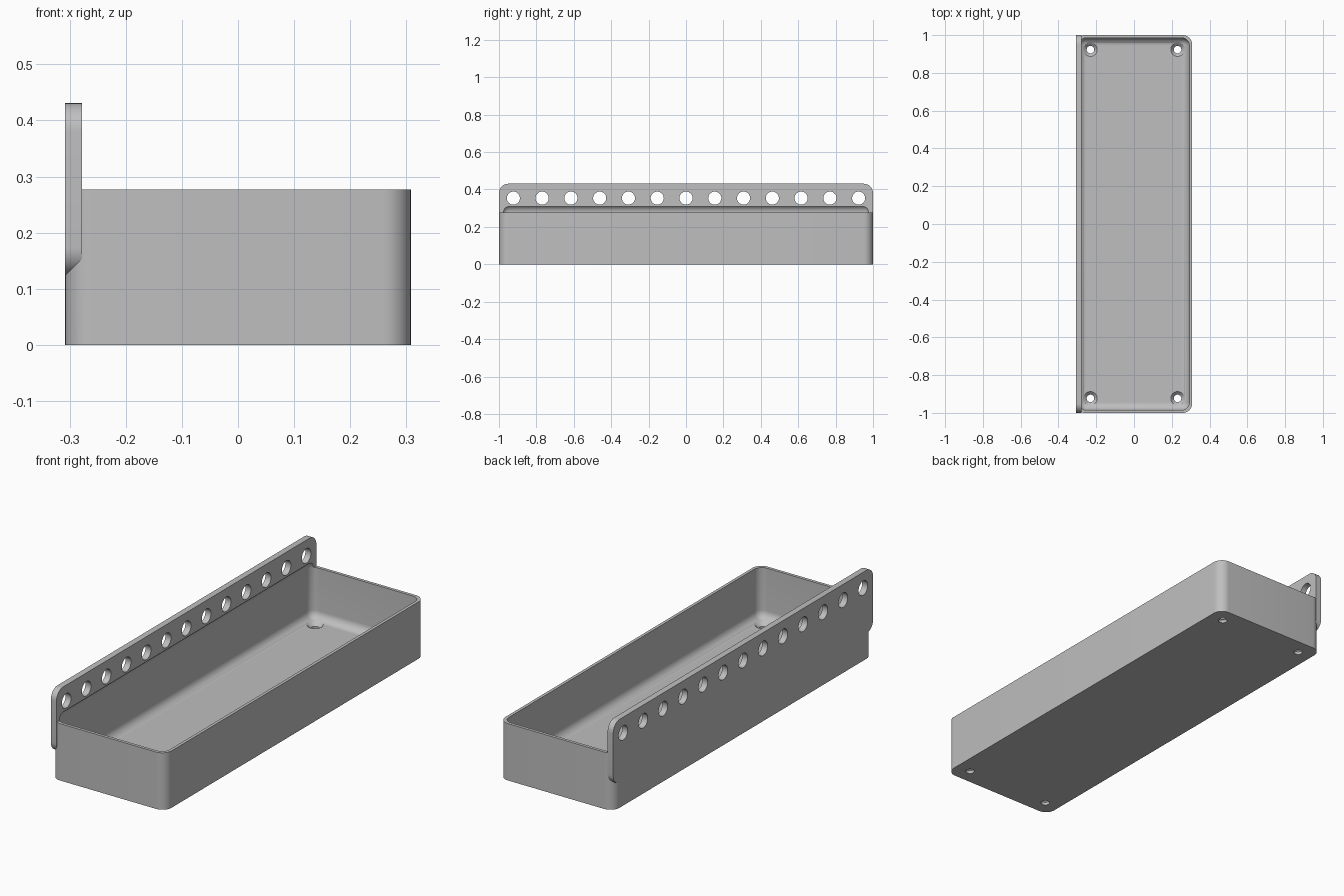
import bpy
import bmesh
import math
from mathutils import Matrix, Vector

old = bpy.data.objects.get("Cube")
if old:
    bpy.data.objects.remove(old, do_unlink=True)

# Main dimensions
W, L, H = 0.308, 1.0, 0.277          # half width, half length, tray height
PITCH = 2 * L / 13                   # spacing of the rail holes
RAIL = 0.03                          # rail and floor thickness
WALL = 0.015

grey = bpy.data.materials.new("plain grey")
grey.use_nodes = True
colour = (0.52, 0.52, 0.52, 1)
grey.diffuse_color = colour
grey.node_tree.nodes["Principled BSDF"].inputs["Base Color"].default_value = colour


def finish(bm, name):
    mesh = bpy.data.meshes.new(name)
    bm.to_mesh(mesh)
    bm.free()
    mesh.materials.append(grey)
    obj = bpy.data.objects.new(name, mesh)
    bpy.context.collection.objects.link(obj)
    return obj


def rounded_box(name, low, high, radius, axis=None):
    """Box with rounded edges; only edges along one axis if given."""
    bm = bmesh.new()
    low, high = Vector(low), Vector(high)
    size = Matrix.Diagonal((*(high - low), 1))
    bmesh.ops.create_cube(bm, size=1, matrix=Matrix.Translation((low + high) / 2) @ size)
    edges = [e for e in bm.edges if axis is None or
             abs((e.verts[0].co - e.verts[1].co)[axis]) > 1e-4]
    bmesh.ops.bevel(bm, geom=edges, offset=radius, offset_type='OFFSET',
                    segments=10, profile=0.5, affect='EDGES')
    return finish(bm, name)


def add_cone(bm, centre, r1, r2, depth, turn=Matrix()):
    bmesh.ops.create_cone(bm, cap_ends=True, segments=40, radius1=r1, radius2=r2,
                          depth=depth, matrix=Matrix.Translation(centre) @ turn)


def combine(target, other, operation):
    mod = target.modifiers.new(operation.title(), 'BOOLEAN')
    mod.operation, mod.object, mod.solver = operation, other, 'EXACT'
    bpy.context.view_layer.objects.active = target
    bpy.ops.object.modifier_apply(modifier=mod.name)
    bpy.data.objects.remove(other, do_unlink=True)


# Tray block and upright mounting rail
tray = rounded_box("tray_with_rail", (-W, -L, 0), (W, L, H), 0.05, axis=2)
rail = rounded_box("rail", (-W, -L, H - PITCH), (-W + RAIL, L, H + PITCH), 0.05, axis=0)
combine(tray, rail, 'UNION')

# Hollow with rounded floor edges, also undercutting the rail
hollow = rounded_box("hollow", (-W + WALL, -L + WALL, RAIL),
                     (W - WALL, L - WALL, H + 0.041), 0.04)
combine(tray, hollow, 'DIFFERENCE')

# Row of round holes through the rail
bm = bmesh.new()
sideways = Matrix.Rotation(math.pi / 2, 4, 'Y')
for i in range(-6, 7):
    add_cone(bm, (-W + RAIL / 2, i * PITCH, H + PITCH / 2), 0.035, 0.035, 0.1, sideways)
combine(tray, finish(bm, "rail_holes"), 'DIFFERENCE')

# Countersunk screw holes in the floor corners
for narrow in (True, False):
    bm = bmesh.new()
    for x in (-1.5 * PITCH, 1.5 * PITCH):
        for y in (-6 * PITCH, 6 * PITCH):
            if narrow:
                add_cone(bm, (x, y, 0), 0.02, 0.02, 0.1)
            else:
                add_cone(bm, (x, y, RAIL - 0.007), 0.016, 0.042, 0.026)
    combine(tray, finish(bm, "screw_holes"), 'DIFFERENCE')

# Smooth curved surfaces, crisp edges
bpy.ops.object.select_all(action='DESELECT')
tray.select_set(True)
bpy.context.view_layer.objects.active = tray
bpy.ops.object.shade_smooth_by_angle(angle=math.radians(30))
